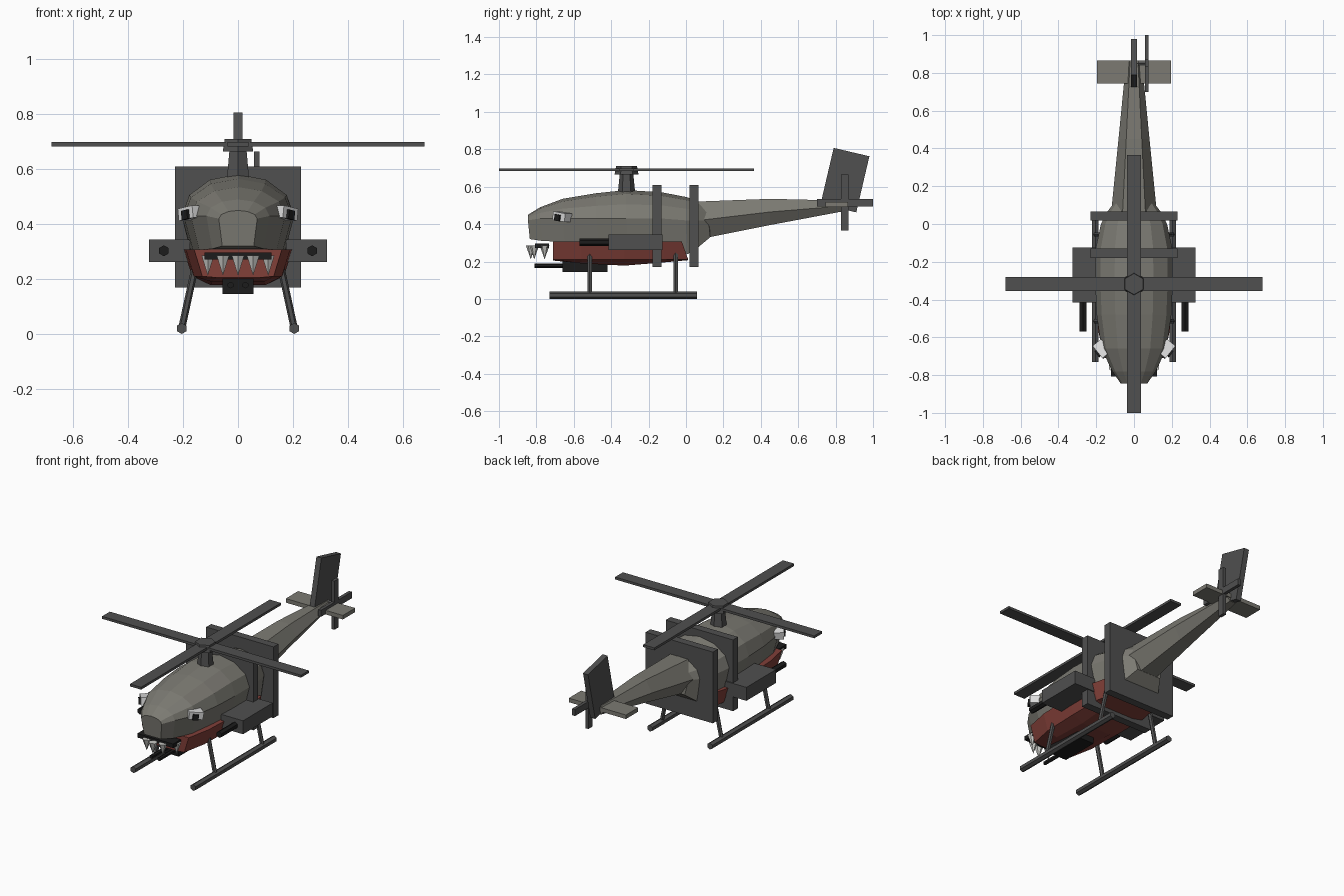
import bpy, bmesh, math
from mathutils import Vector, Matrix

if "Cube" in bpy.data.objects:
    bpy.data.objects.remove(bpy.data.objects["Cube"])


def material(name, rgb):
    m = bpy.data.materials.new(name)
    m.diffuse_color = (*rgb, 1)
    m.use_nodes = True
    m.node_tree.nodes["Principled BSDF"].inputs["Base Color"].default_value = m.diffuse_color
    return m


GREY = material("hull grey", (0.2, 0.195, 0.17))
DARK = material("dark grey", (0.08, 0.08, 0.08))
RED = material("belly red", (0.22, 0.05, 0.04))
BLACK = material("gun black", (0.012, 0.012, 0.012))
WHITE = material("eye white", (0.75, 0.75, 0.75))
TOOTH = material("tooth ivory", (0.6, 0.6, 0.57))


def finish(bm, name, mat):
    bmesh.ops.recalc_face_normals(bm, faces=bm.faces)
    me = bpy.data.meshes.new(name)
    bm.to_mesh(me)
    bm.free()
    me.materials.append(mat)
    ob = bpy.data.objects.new(name, me)
    bpy.context.collection.objects.link(ob)
    return ob


def box(name, mat, centre, size, rot=None):
    bm = bmesh.new()
    m = Matrix.Translation(centre) @ (rot or Matrix()) @ Matrix.Diagonal((*size, 1))
    bmesh.ops.create_cube(bm, size=1, matrix=m)
    return finish(bm, name, mat)


def rod(name, mat, a, b, r1, r2=None, sides=6):
    a, b = Vector(a), Vector(b)
    d = b - a
    bm = bmesh.new()
    m = Matrix.Translation((a + b) / 2) @ d.to_track_quat('Z', 'Y').to_matrix().to_4x4()
    bmesh.ops.create_cone(bm, cap_ends=True, segments=sides, radius1=r1,
                          radius2=r1 if r2 is None else r2, depth=d.length, matrix=m)
    return finish(bm, name, mat)


def loft(name, mat, rings):
    bm = bmesh.new()
    loops = [[bm.verts.new(p) for p in ring] for ring in rings]
    n = len(loops[0])
    for p, q in zip(loops, loops[1:]):
        for i in range(n):
            bm.faces.new((p[i], p[(i + 1) % n], q[(i + 1) % n], q[i]))
    bm.faces.new(loops[0])
    bm.faces.new(loops[-1])
    return finish(bm, name, mat)


# Fuselage: faceted arch over a narrower flat underside
def hull_ring(y, w, top, mid, bottom):
    arch = [(w * math.cos(k * math.pi / 6), y, mid + (top - mid) * math.sin(k * math.pi / 6))
            for k in range(7)]
    return arch + [(-w * 0.82, y + 0.01, bottom), (w * 0.82, y + 0.01, bottom)]


loft("fuselage", GREY, [hull_ring(*r) for r in (
    (-0.845, 0.07, 0.45, 0.42, 0.32),
    (-0.78, 0.115, 0.49, 0.43, 0.31),
    (-0.66, 0.172, 0.535, 0.43, 0.305),
    (-0.48, 0.198, 0.565, 0.43, 0.30),
    (-0.32, 0.205, 0.582, 0.43, 0.29),
    (-0.13, 0.203, 0.57, 0.43, 0.27),
    (0.0, 0.175, 0.545, 0.42, 0.24),
    (0.06, 0.145, 0.525, 0.42, 0.28),
    (0.12, 0.10, 0.50, 0.42, 0.33))])


# Red lower jaw and belly
def belly_ring(y, tw, bw, low, slant=0):
    half = [(tw, y - slant, 0.308), (bw, y, 0.21), (bw * 0.6, y, low)]
    return half + [(-x, yy, z) for x, yy, z in reversed(half)]


loft("red_belly", RED, [belly_ring(*r) for r in (
    (-0.71, 0.16, 0.13, 0.205),
    (-0.56, 0.19, 0.16, 0.19),
    (-0.33, 0.2, 0.167, 0.178),
    (-0.12, 0.2, 0.167, 0.195),
    (0.012, 0.175, 0.145, 0.207, 0.035))])


# Tapered six-sided tail boom
def boom_ring(y, w, low, top):
    c, h = (low + top) / 2, (top - low) / 2
    half = [(-w / 2, y, c + h), (w / 2, y, c + h), (w, y, c)]
    return half + [(-x, y, 2 * c - z) for x, _, z in half]


loft("tail_boom", GREY, [boom_ring(*r) for r in (
    (0.05, 0.122, 0.315, 0.52), (0.45, 0.082, 0.395, 0.535), (0.86, 0.042, 0.472, 0.525))])

# Square frame plates
for name, y in (("front_frame", -0.155), ("rear_frame", 0.042)):
    box(name, DARK, (0, y, 0.39), (0.46, 0.048, 0.44))

# Tail fin, stabiliser and tail rotor
box("tail_fin", DARK, (0, 0.85, 0.635), (0.034, 0.196, 0.308), Matrix.Rotation(-0.23, 4, 'X'))
box("stabiliser", GREY, (0, 0.805, 0.505), (0.39, 0.12, 0.025))
box("tail_rotor_long", DARK, (0.068, 0.85, 0.515), (0.02, 0.3, 0.04))
box("tail_rotor_upright", DARK, (0.068, 0.85, 0.515), (0.02, 0.04, 0.3))
rod("tail_rotor_shaft", DARK, (0, 0.85, 0.515), (0.07, 0.85, 0.515), 0.012)

# Main rotor
rod("rotor_mast", DARK, (0, -0.318, 0.55), (0, -0.318, 0.67), 0.048, 0.036)
rod("rotor_hub", DARK, (0, -0.318, 0.665), (0, -0.318, 0.71), 0.064, 0.056)
box("rotor_blade_across", DARK, (0, -0.318, 0.691), (1.36, 0.076, 0.015))
box("rotor_blade_along", DARK, (0, -0.318, 0.691), (0.076, 1.364, 0.015))

# Chin gun and mouth
box("chin_gun", BLACK, (0, -0.54, 0.175), (0.114, 0.24, 0.06))
box("mouth_bar", BLACK, (0, -0.77, 0.284), (0.245, 0.075, 0.025))
for i in range(-2, 3):
    x, y = 0.055 * i, -0.83 + 0.0185 * i * i
    rod("tooth", TOOTH, (x, y, 0.285), (x, y, 0.212), 0.026, 0)

for s, side in ((-1, "left"), (1, "right")):
    rod(side + "_gun_barrel", BLACK, (0.027 * s, -0.81, 0.178), (0.027 * s, -0.64, 0.178), 0.012)

    # Side pods with cannons
    box(side + "_pod", DARK, (0.25 * s, -0.27, 0.303), (0.15, 0.29, 0.083))
    rod(side + "_cannon", BLACK, (0.27 * s, -0.57, 0.303), (0.27 * s, -0.40, 0.303), 0.02)

    # Landing skids and struts
    rod(side + "_skid", DARK, (0.205 * s, -0.73, 0.02), (0.205 * s, 0.06, 0.02), 0.02)
    for y in (-0.515, -0.055):
        rod(side + "_strut", DARK, (0.155 * s, y, 0.25), (0.204 * s, y, 0.025), 0.013)

    # Eyes angled outward, with square pupils
    turn = Matrix.Rotation(s * math.radians(51), 4, 'Z') @ Matrix.Rotation(s * 0.15, 4, 'Y')
    box(side + "_eye", WHITE, (0.169 * s, -0.662, 0.44), (0.084, 0.058, 0.045), turn)
    box(side + "_pupil", BLACK, (0.19 * s, -0.686, 0.434), (0.034, 0.016, 0.034), turn)
